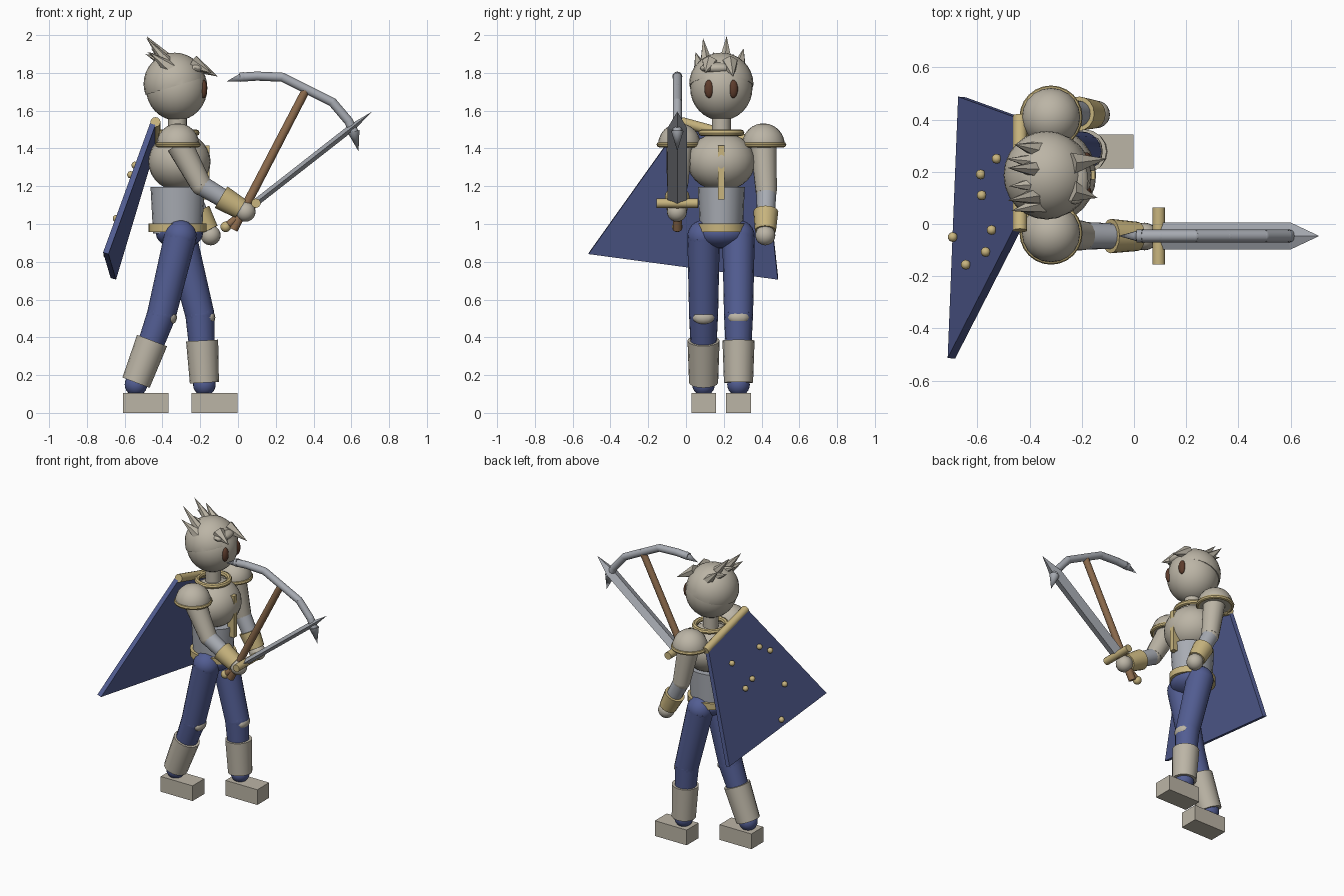
import bpy, bmesh, math
from mathutils import Vector, Matrix

if "Cube" in bpy.data.objects:
    bpy.data.objects.remove(bpy.data.objects["Cube"])


def mat(name, r, g, b):
    m = bpy.data.materials.new(name)
    m.diffuse_color = (r, g, b, 1)
    m.use_nodes = True
    m.node_tree.nodes["Principled BSDF"].inputs["Base Color"].default_value = m.diffuse_color
    return m


BEIGE = mat("beige", .50, .46, .38)
BLUE = mat("cloth blue", .085, .11, .29)
GOLD = mat("gold", .58, .46, .21)
STEEL = mat("steel grey", .39, .41, .45)
BROWN = mat("wood brown", .27, .15, .075)
EYE = mat("eye brown", .11, .045, .025)


def make(name, bm, material, smooth=True):
    bmesh.ops.recalc_face_normals(bm, faces=bm.faces)
    me = bpy.data.meshes.new(name)
    bm.to_mesh(me)
    bm.free()
    me.materials.append(material)
    ob = bpy.data.objects.new(name, me)
    bpy.context.collection.objects.link(ob)
    if smooth:
        bpy.ops.object.select_all(action='DESELECT')
        ob.select_set(True)
        bpy.context.view_layer.objects.active = ob
        bpy.ops.object.shade_smooth_by_angle(angle=math.radians(40))
    return ob


def ball(name, c, r, material, cut=None, seg=20, rings=12):
    """Ellipsoid; cut=(point, normal) keeps the side the normal points to."""
    r = r if isinstance(r, tuple) else (r, r, r)
    bm = bmesh.new()
    bmesh.ops.create_uvsphere(bm, u_segments=seg, v_segments=rings, radius=1)
    bm.transform(Matrix.Translation(c) @ Matrix.Diagonal((*r, 1)))
    if cut:
        res = bmesh.ops.bisect_plane(bm, geom=bm.verts[:] + bm.edges[:] + bm.faces[:],
                                     plane_co=cut[0], plane_no=cut[1], clear_inner=True)
        bmesh.ops.contextual_create(
            bm, geom=[e for e in res["geom_cut"] if isinstance(e, bmesh.types.BMEdge)])
    return make(name, bm, material)


def rod(name, a, b, r1, r2, material, seg=16, flat=1.0):
    """Tapered cylinder from a to b; flat scales it along its local y."""
    a, b = Vector(a), Vector(b)
    bm = bmesh.new()
    bmesh.ops.create_cone(bm, cap_ends=True, segments=seg, radius1=r1, radius2=r2,
                          depth=(b - a).length)
    rot = (b - a).to_track_quat('Z', 'Y').to_matrix().to_4x4()
    bm.transform(Matrix.Translation((a + b) / 2) @ rot @ Matrix.Diagonal((1, flat, 1, 1)))
    return make(name, bm, material)


def box(name, lo, hi, material):
    lo, hi = Vector(lo), Vector(hi)
    bm = bmesh.new()
    bmesh.ops.create_cube(bm, size=1)
    bm.transform(Matrix.Translation((lo + hi) / 2) @ Matrix.Diagonal((*(hi - lo), 1)))
    return make(name, bm, material, False)


def ring(name, c, rx, ry, profile, material, seg=24):
    """Closed band: profile is a list of (radial offset, height)."""
    bm = bmesh.new()
    loops = []
    for i in range(seg):
        t = 2 * math.pi * i / seg
        loops.append([bm.verts.new((c[0] + (rx + d) * math.cos(t),
                                    c[1] + (ry + d) * math.sin(t), c[2] + h)) for d, h in profile])
    n = len(profile)
    for i in range(seg):
        p, q = loops[i], loops[(i + 1) % seg]
        for j in range(n):
            bm.faces.new((p[j], q[j], q[(j + 1) % n], p[(j + 1) % n]))
    return make(name, bm, material)


def circle(r):
    return [(r * math.cos(k * math.pi / 4), r * math.sin(k * math.pi / 4)) for k in range(8)]


# Head, eyes and neck
ball("head", (-.325, .187, 1.72), (.163, .165, .172), BEIGE, seg=24, rings=16)
for y in (.122, .25):
    ball("eye", (-.183, y, 1.715), (.02, .025, .048), EYE)
rod("neck", (-.32, .187, 1.45), (-.32, .187, 1.6), .05, .05, BEIGE)

# Hair cap, swept back spikes and fringe
ball("hair_cap", (-.335, .187, 1.742), (.165, .17, .165), BEIGE,
     cut=((-.335, .187, 1.73), (-.3, 0, 1)), seg=24, rings=16)
spikes = [(.05, -.47, 1.91), (.09, -.485, 1.985), (.145, -.48, 1.91), (.215, -.485, 1.995),
          (.25, -.49, 1.9), (.305, -.46, 1.93)]
for y, x, z in spikes:
    by = .187 + (y - .187) * .8
    rod("hair_spike", (-.355, by, 1.855 - abs(y - .187) * .25), (x, y, z), .04, 0, BEIGE, 6)
for y, x, z in [(.10, -.14, 1.8), (.25, -.105, 1.78)]:
    rod("fringe", (-.24, .19 + (y - .19) * .7, 1.85), (x, y, z), .045, 0, BEIGE, 6)
ball("fringe_lump", (-.225, .165, 1.825), (.05, .09, .03), BEIGE)

# Torso, collar, strap, waist, belt and hips
ball("chest", (-.31, .187, 1.33), (.165, .18, .155), BEIGE,
     cut=((0, 0, 1.19), (0, 0, 1)), seg=24, rings=14)
ring("collar", (-.32, .187, 1.483), .1, .105, circle(.017), GOLD)
box("chest_strap", (-.2, .17, 1.13), (-.15, .205, 1.415), GOLD)
w = rod("waist", (-.32, .187, .95), (-.32, .187, 1.195), .13, .143, STEEL, 20)
w.scale.y = .87
w.location.y = .187 * .13
band = [(-.02, -.022), (.005, -.022), (.005, .022), (-.02, .022)]
ring("belt", (-.32, .187, .98), .148, .128, band, GOLD)
ball("hips", (-.31, .187, .95), (.125, .14, .08), BLUE)

# Legs: side y, knee x, boot top x, ankle x, foot back x
for side, y, kx, bx, ax, fx in (("right", .093, -.405, -.455, -.54, -.61),
                                ("left", .278, -.202, -.19, -.178, -.245)):
    hip, knee, ankle = (-.305, y, .935), (kx, y, .52), (ax, y, .15)
    ball(side + "_hip", hip, .086, BLUE)
    rod(side + "_thigh", hip, knee, .086, .077, BLUE)
    ball(side + "_knee", knee, .077, BLUE)
    rod(side + "_shin", knee, ankle, .077, .058, BLUE)
    ball(side + "_ankle", (ax, y, .15), .06, BLUE)
    ball(side + "_knee_patch", (kx + .05, y, .505), (.032, .057, .037), BEIGE, seg=12, rings=8)
    rod(side + "_boot", (ax, y, .16), (bx, y, .383), .077, .085, BEIGE)
    box(side + "_foot", (fx, y - .065, 0), (fx + .243, y + .065, .105), BEIGE)

# Arms: shoulder pads, sleeves, forearms, bracers and hands
for side, y, elbow, hand in (("right", -.035, (-.195, -.045, 1.205), (.04, -.048, 1.065)),
                             ("left", .41, (-.265, .425, 1.17), (-.145, .42, .94))):
    ball(side + "_shoulder_pad", (-.318, y, 1.42), .113, BEIGE, cut=((0, 0, 1.41), (0, 0, 1)))
    ring(side + "_shoulder_trim", (-.318, y, 1.42), .107, .107, circle(.014), GOLD)
    top = (-.31, y, 1.42)
    rod(side + "_sleeve", top, elbow, .07, .056, BEIGE)
    ball(side + "_elbow", elbow, .055, BEIGE)
    e, h = Vector(elbow), Vector(hand)
    rod(side + "_forearm", e, h, .053, .045, STEEL)
    rod(side + "_bracer", e.lerp(h, .45), e.lerp(h, .89), .066, .056, GOLD)
    ball(side + "_hand", hand, .053, BEIGE)

# Cape plate hung from a sloping rod, with studs on the back
corners = [Vector(c) for c in ((-.447, -.02, 1.54), (-.447, .41, 1.42),
                               (-.66, .487, .71), (-.70, -.515, .845))]
n = (corners[1] - corners[0]).cross(corners[3] - corners[0]).normalized() * .015
bm = bmesh.new()
f = [bm.verts.new(c + n) for c in corners]
b = [bm.verts.new(c - n) for c in corners]
bm.faces.new(f)
bm.faces.new(b[::-1])
for i in range(4):
    j = (i + 1) % 4
    bm.faces.new((f[i], b[i], b[j], f[j]))
make("cape", bm, BLUE, False)
rod("cape_rod", (-.437, -.025, 1.54), (-.437, .415, 1.42), .027, .027, GOLD, 12)
for x, y in ((-.527, .25), (-.588, .19), (-.584, .11), (-.695, -.05),
             (-.546, -.023), (-.569, -.107), (-.645, -.156)):
    z = 1.54 + (.361 * (x + .475) - .0312 * (y + .02)) / .1118
    ball("cape_stud", (x, y, z), .019, GOLD, seg=10, rings=6)

# Sword: pommel, grip, guard and diamond section blade
Y = -.046
ball("sword_pommel", (-.065, Y, .985), .028, GOLD, seg=12, rings=8)
rod("sword_grip", (-.065, Y, .985), (.1, Y, 1.115), .02, .02, BROWN, 10)
rod("sword_guard", (.095, Y - .11, 1.11), (.095, Y + .11, 1.11), .025, .025, GOLD, 10)
start, tip = Vector((.09, Y, 1.11)), Vector((.71, Y, 1.595))
d = (tip - start).normalized()
up = Vector((-d.z, 0, d.x)) * .019
side = Vector((0, .052, 0))
bm = bmesh.new()
neck = tip - d * .14
rows = [[bm.verts.new(p + o) for o in (side, up, -side, -up)] for p in (start, neck)]
point = bm.verts.new(tip)
bm.faces.new(rows[0])
for i in range(4):
    j = (i + 1) % 4
    bm.faces.new((rows[0][i], rows[0][j], rows[1][j], rows[1][i]))
    bm.faces.new((rows[1][i], rows[1][j], point))
make("sword_blade", bm, STEEL, False)

# Curved pick: wooden shaft with a bent steel head and pointed ends
rod("pick_shaft", (-.025, Y, .97), (.36, Y, 1.71), .024, .022, BROWN, 12)
head = [(.01, 1.777), (.1, 1.783), (.235, 1.777), (.36, 1.715), (.5, 1.645),
        (.585, 1.545), (.612, 1.49)]
P = [(x, Y, z) for x, z in head]
for i in range(len(P) - 1):
    rod("pick_head", P[i], P[i + 1], .024, .024, STEEL, 12)
    ball("pick_joint", P[i + 1], .024, STEEL, seg=12, rings=8)
rod("pick_point_front", P[-1], (.638, Y, 1.385), .032, 0, STEEL, 12)
rod("pick_point_back", (.035, Y, 1.78), (-.06, Y, 1.755), .027, 0, STEEL, 12)
